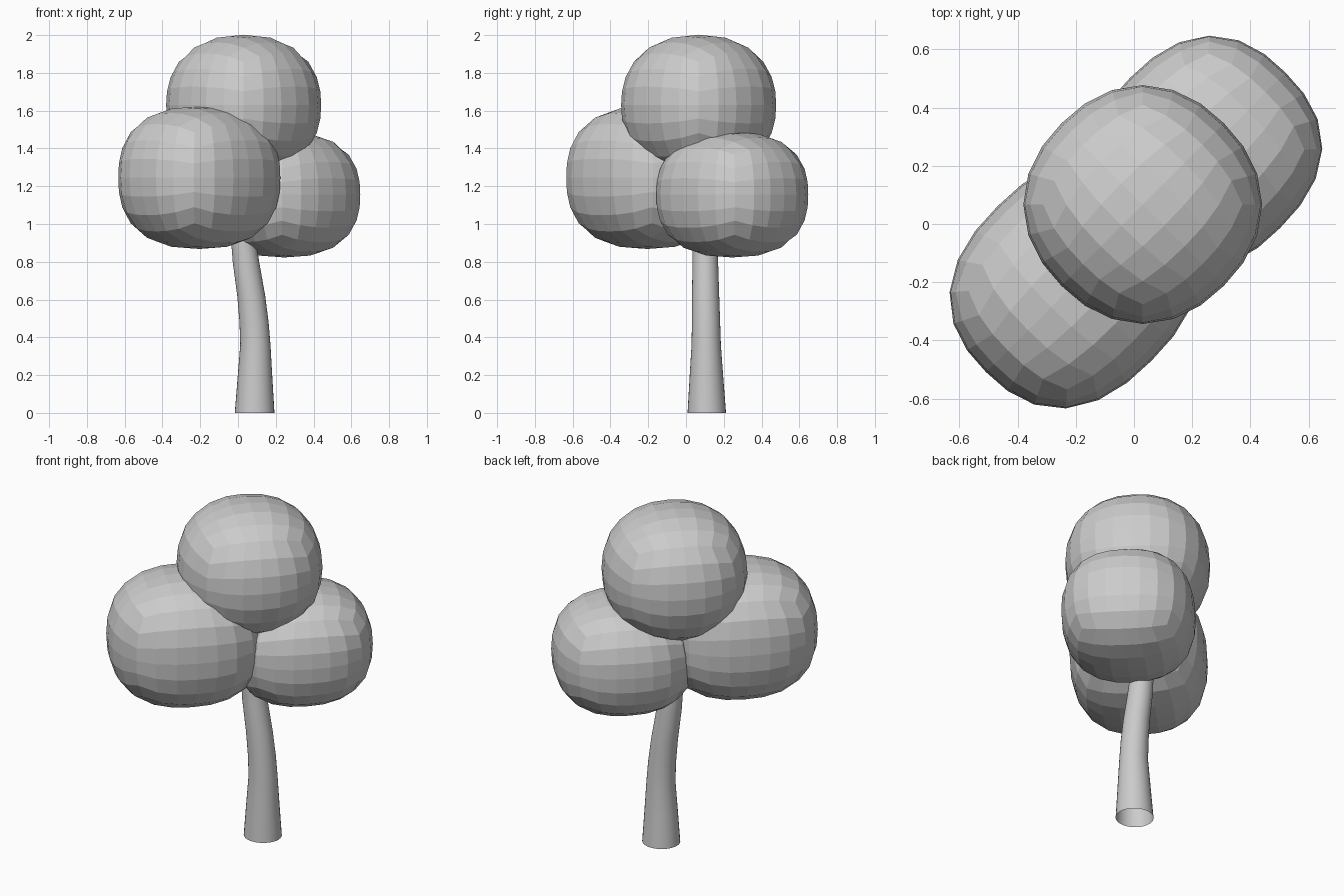
import bpy, bmesh, math
from mathutils import Vector, Matrix

if "Cube" in bpy.data.objects:
    bpy.data.objects.remove(bpy.data.objects["Cube"])


def finish(name, bm, smooth):
    me = bpy.data.meshes.new(name)
    bmesh.ops.recalc_face_normals(bm, faces=bm.faces[:])
    bm.to_mesh(me)
    bm.free()
    for p in me.polygons:
        p.use_smooth = smooth
    ob = bpy.data.objects.new(name, me)
    bpy.context.collection.objects.link(ob)
    return ob


def foliage(name, centre, radii, power, turn, tilt=0.0):
    """Flat-faced rounded cube, slightly boxier than a ball."""
    bm = bmesh.new()
    bmesh.ops.create_cube(bm, size=2)
    bmesh.ops.subdivide_edges(bm, edges=bm.edges[:], cuts=5, use_grid_fill=True)
    rot = Matrix.Rotation(turn, 3, 'Z') @ Matrix.Rotation(tilt, 3, 'Y')
    for v in bm.verts:
        d = Vector([math.tan(c * math.pi / 4) for c in v.co])
        d /= sum(abs(c) ** power for c in d) ** (1 / power)
        v.co = rot @ Vector([c * r for c, r in zip(d, radii)]) + Vector(centre)
    return finish(name, bm, False)


# Three leaf clumps along the diagonal
Q = math.radians(45)
foliage("foliage_top", (0.03, 0.067, 1.63), (0.395, 0.395, 0.372), 2.25, Q)
foliage("foliage_front_left", (-0.205, -0.205, 1.245), (0.43, 0.375, 0.377), 2.45, Q)
foliage("foliage_back_right", (0.245, 0.245, 1.155), (0.39, 0.365, 0.332), 2.45, Q)

# Curved, tapering trunk, open at the base: (x, y, z, radius)
sections = [(0.088, 0.11, 0.0, 0.105), (0.09, 0.108, 0.2, 0.091),
            (0.092, 0.107, 0.36, 0.08), (0.085, 0.106, 0.48, 0.077),
            (0.07, 0.104, 0.62, 0.074), (0.042, 0.102, 0.8, 0.07),
            (0.028, 0.1, 0.92, 0.065), (0.02, 0.09, 1.1, 0.06)]
N = 32
bm = bmesh.new()
rings = [[bm.verts.new((x + r * math.cos(2 * math.pi * i / N),
                        y + r * 0.97 * math.sin(2 * math.pi * i / N), z))
          for i in range(N)] for x, y, z, r in sections]
for a, b in zip(rings, rings[1:]):
    for i in range(N):
        j = (i + 1) % N
        bm.faces.new((a[i], a[j], b[j], b[i]))
finish("trunk", bm, True)
